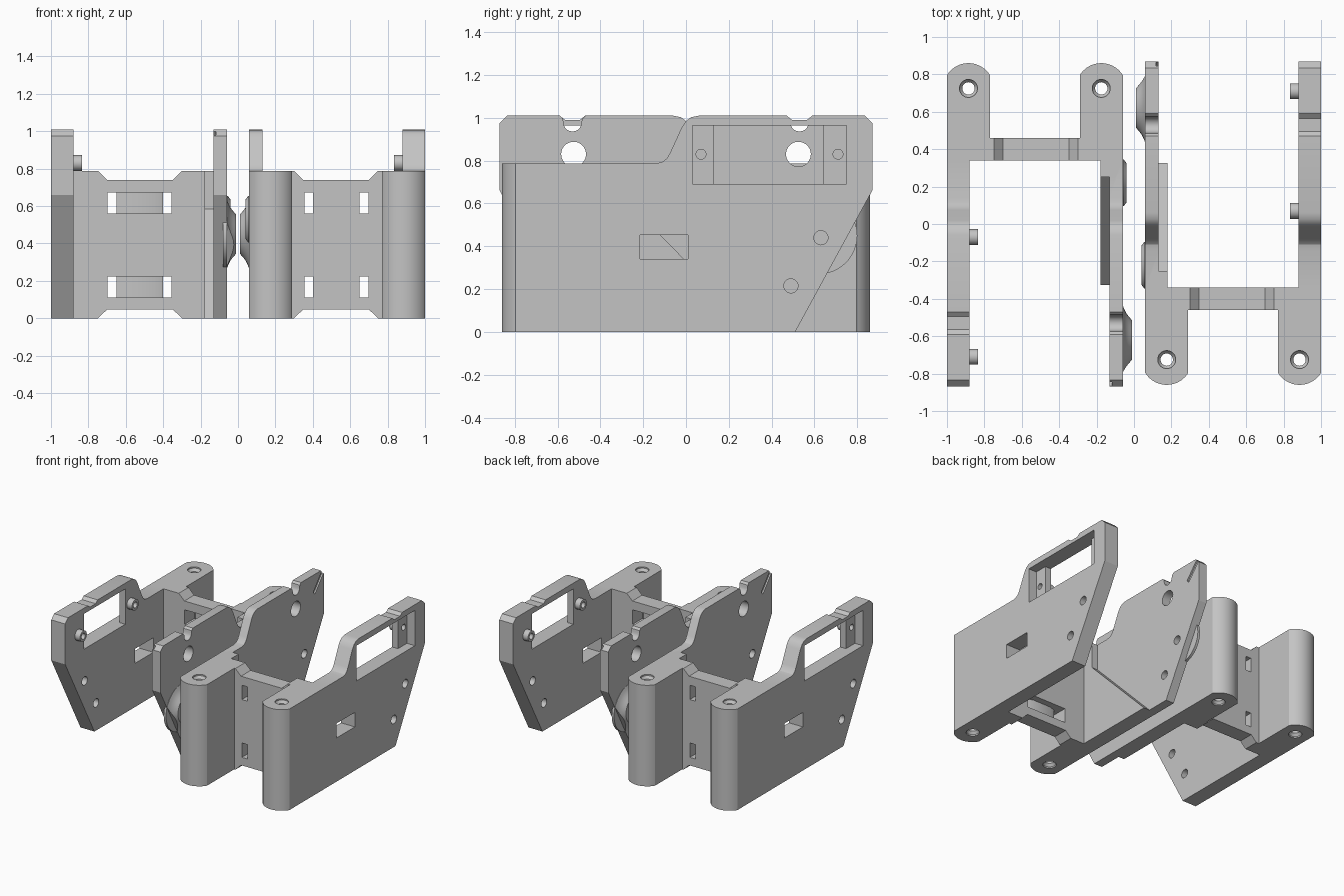
import bpy, bmesh, math
from mathutils import Vector

if "Cube" in bpy.data.objects:
    bpy.data.objects.remove(bpy.data.objects["Cube"])

grey = bpy.data.materials.new("matte_grey")
grey.diffuse_color = (0.55, 0.55, 0.55, 1)
grey.use_nodes = True
grey.node_tree.nodes["Principled BSDF"].inputs["Base Color"].default_value = grey.diffuse_color

ORDER = {"x": lambda u, v, w: (w, u, v),
         "y": lambda u, v, w: (u, w, v),
         "z": lambda u, v, w: (u, v, w)}


def loft(name, rings, axis):
    """Closed solid through rings of (points, offset along the axis)."""
    bm = bmesh.new()
    rows = [[bm.verts.new(ORDER[axis](u, v, w)) for u, v in pts] for pts, w in rings]
    n = len(rows[0])
    for a, b in zip(rows, rows[1:]):
        for i in range(n):
            bm.faces.new((a[i], a[(i + 1) % n], b[(i + 1) % n], b[i]))
    bm.faces.new(rows[0])
    bm.faces.new(rows[-1])
    bmesh.ops.recalc_face_normals(bm, faces=bm.faces)
    mesh = bpy.data.meshes.new(name)
    bm.to_mesh(mesh)
    bm.free()
    mesh.materials.append(grey)
    ob = bpy.data.objects.new(name, mesh)
    bpy.context.collection.objects.link(ob)
    return ob


def prism(name, pts, axis, lo, hi):
    return loft(name, [(pts, lo), (pts, hi)], axis)


def box(name, x, y, z):
    return prism(name, [(x[0], y[0]), (x[1], y[0]), (x[1], y[1]), (x[0], y[1])], "z", *z)


def lathe(name, centre, profile, axis, n=40):
    """Round solid from (offset, radius) pairs."""
    ring = lambda r: [(centre[0] + r * math.cos(2 * math.pi * i / n),
                       centre[1] + r * math.sin(2 * math.pi * i / n)) for i in range(n)]
    return loft(name, [(ring(r), w) for w, r in profile], axis)


def combine(body, other, operation):
    mod = body.modifiers.new("join", "BOOLEAN")
    mod.operation = operation
    mod.solver = "EXACT"
    mod.object = other
    bpy.context.view_layer.objects.active = body
    bpy.ops.object.modifier_apply(modifier=mod.name)
    bpy.data.objects.remove(other)


def wall_profile(notch):
    """Side outline with curved step, top notch and raked end."""
    return ([(-0.5, 0), (0.51, 0), (0.87, 0.66), (0.87, 0.975), (0.835, 1.01)] + notch +
            [(0.06, 1.01), (0.025, 1.003), (0.0, 0.985), (-0.02, 0.955), (-0.075, 0.835),
             (-0.09, 0.81), (-0.11, 0.794), (-0.14, 0.787), (-0.5, 0.787)])


def column(name, x0, x1):
    """Upright with a bowed front."""
    cx, r = (x0 + x1) / 2, 0.135
    half = math.asin((x1 - x0) / 2 / r)
    arc = [(cx + r * math.sin(t), -0.725 - r * math.cos(t))
           for t in [half * (2 * i / 20 - 1) for i in range(21)]]
    return prism(name, arc + [(x1, -0.34), (x0, -0.34)], "z", 0, 0.787)


# Side walls
shallow = [(0.59, 1.01), (0.565, 0.99), (0.495, 0.99), (0.47, 1.01)]
deep = [(0.59, 1.01), (0.575, 0.995)] + [
    (0.53 + 0.042 * math.cos(a), 0.978 - 0.042 * math.sin(a))
    for a in [math.pi * i / 10 for i in range(11)]] + [(0.485, 0.995), (0.47, 1.01)]
body = prism("bracket_right", wall_profile(shallow), "x", 0.88, 1.0)
inner = prism("inner_wall", wall_profile(deep), "x", 0.06, 0.13)

# Cross plate with stepped-in top and bottom edges
top = [(0.20, 0.787), (0.30, 0.787), (0.348, 0.74), (0.70, 0.74), (0.748, 0.787), (0.90, 0.787)]
plate = prism("cross_plate", top + [(x, 0.787 - z) for x, z in reversed(top)], "y", -0.46, -0.34)

# Diagonal gusset on the inner wall
gusset = prism("gusset", [(-0.40, 0), (0.325, 0), (-0.25, 0.585), (-0.25, 0.787), (-0.40, 0.787)],
               "x", 0.10, 0.18)

parts = [column("outer_column", 0.77, 1.0), inner, column("inner_column", 0.06, 0.29),
         plate, gusset]

# Mounting pegs beside the window
for y in (0.07, 0.71):
    parts.append(lathe("peg", (y, 0.83), [(0.835, 0.042), (0.90, 0.042)], "x", 28))

# Flared hub and low pad on the inner wall
parts.append(lathe("hub", (0.62, 0.45), [(0.08, 0.18), (0.058, 0.18), (0.05, 0.16), (0.04, 0.141),
                                         (0.027, 0.124), (0.01, 0.105)], "x", 48))
parts.append(lathe("pad", (-0.22, 0.53), [(0.08, 0.125), (0.055, 0.125), (0.04, 0.105)], "x", 48))
for p in parts:
    combine(body, p, "UNION")

cuts = []
# Raked end trims the hub too
cuts.append(prism("rake_cut", [(0.51, 0), (0.4555, -0.1), (1.2, -0.1), (1.2, 0.66), (0.87, 0.66)],
                  "x", -0.2, 0.0599))
# Window with an outside recess
cuts.append(box("window_cut", (0.8, 1.1), (0.13, 0.64), (0.69, 0.965)))
cuts.append(box("recess_cut", (0.93, 1.1), (0.03, 0.75), (0.69, 0.965)))
for y in (0.07, 0.71):
    cuts.append(lathe("peg_hole", (y, 0.83), [(0.8, 0.023), (1.1, 0.023)], "x", 24))
# Rectangular slot in the outer wall
cuts.append(box("slot_cut", (0.8, 1.1), (-0.215, 0.01), (0.34, 0.453)))
# Pivot holes through both walls
for c in ((0.63, 0.44), (0.49, 0.215)):
    cuts.append(lathe("pivot_hole", c, [(-0.1, 0.033), (1.1, 0.033)], "x", 28))
cuts.append(lathe("large_hole", (0.525, 0.83), [(0.0, 0.058), (0.3, 0.058)], "x", 36))
# Diagonal wire groove near the top corner
cuts.append(prism("groove_cut", [(0.74, 0.875), (0.76, 0.855), (0.90, 1.02), (0.88, 1.04)],
                  "x", 0.118, 0.2))
# Screw holes in the columns, flared at both ends
for x in (0.175, 0.885):
    cuts.append(lathe("screw_hole", (x, -0.725),
                      [(-0.02, 0.048), (0.01, 0.048), (0.03, 0.033), (0.757, 0.033),
                       (0.777, 0.048), (0.81, 0.048)], "z", 32))
# Strap slots and the channels that link them
for z in ((0.11, 0.222), (0.56, 0.672)):
    for x in ((0.355, 0.402), (0.65, 0.697)):
        cuts.append(box("strap_slot", x, (-0.6, -0.2), z))
    cuts.append(prism("strap_channel", [(0.38, -0.2), (0.38, -0.41), (0.45, -0.39), (0.60, -0.39),
                                        (0.67, -0.41), (0.67, -0.2)], "z", *z))
for c in cuts:
    combine(body, c, "DIFFERENCE")

# Smooth curves, crisp edges
bpy.ops.object.select_all(action="DESELECT")
body.select_set(True)
bpy.context.view_layer.objects.active = body
bpy.ops.object.shade_smooth_by_angle(angle=math.radians(25))

# Matching bracket, turned half way round
twin = body.copy()
twin.data = body.data.copy()
twin.name = "bracket_left"
twin.rotation_euler = (0, 0, math.pi)
bpy.context.collection.objects.link(twin)
